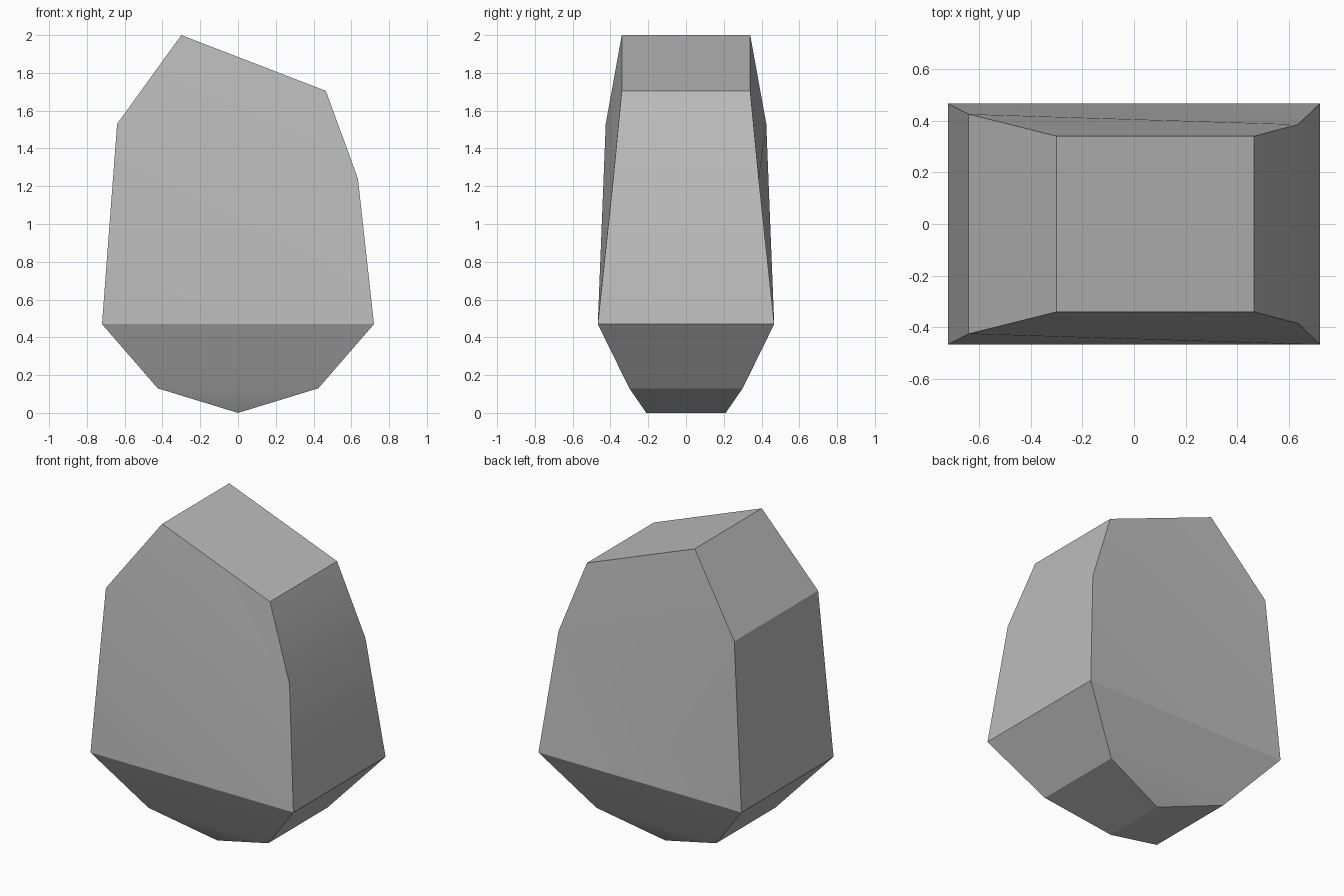
import bpy, bmesh, math

cube = bpy.data.objects.get("Cube")
if cube:
    bpy.data.objects.remove(cube, do_unlink=True)

# Rock outline, clockwise from the peak: x, z, half depth
outline = [
    (-0.30, 2.00, 0.34), (0.465, 1.705, 0.34), (0.635, 1.24, 0.385),
    (0.72, 0.47, 0.467), (0.425, 0.13, 0.30), (0.0, 0.0, 0.21),
    (-0.425, 0.13, 0.30), (-0.72, 0.47, 0.467), (-0.64, 1.53, 0.425),
]
# Facets of the two broad faces, as outline corners
crown = ["012", "028"]
front_facets = crown + ["238", "837", "734", "746", "645"]
back_facets = crown + ["287", "273", "376", "364", "465"]

bm = bmesh.new()
front = [bm.verts.new((x, -d, z)) for x, z, d in outline]
back = [bm.verts.new((x, d, z)) for x, z, d in outline]
for ring, facets in ((front, front_facets), (back, back_facets)):
    for facet in facets:
        bm.faces.new([ring[int(c)] for c in facet])

# Rim joining the two broad faces
for i in range(len(outline)):
    j = (i + 1) % len(outline)
    bm.faces.new((front[i], front[j], back[j], back[i]))
bmesh.ops.recalc_face_normals(bm, faces=bm.faces)

mesh = bpy.data.meshes.new("rock")
bm.to_mesh(mesh)
bm.free()
rock = bpy.data.objects.new("rock", mesh)
bpy.context.collection.objects.link(rock)

# Stone colour
stone = bpy.data.materials.new("stone_grey")
stone.use_nodes = True
grey = (0.5, 0.5, 0.5, 1)
stone.diffuse_color = grey
stone.node_tree.nodes["Principled BSDF"].inputs["Base Color"].default_value = grey
mesh.materials.append(stone)

# Soft facets with crisp main edges
bpy.ops.object.select_all(action="DESELECT")
rock.select_set(True)
bpy.context.view_layer.objects.active = rock
bpy.ops.object.shade_smooth_by_angle(angle=math.radians(28))
